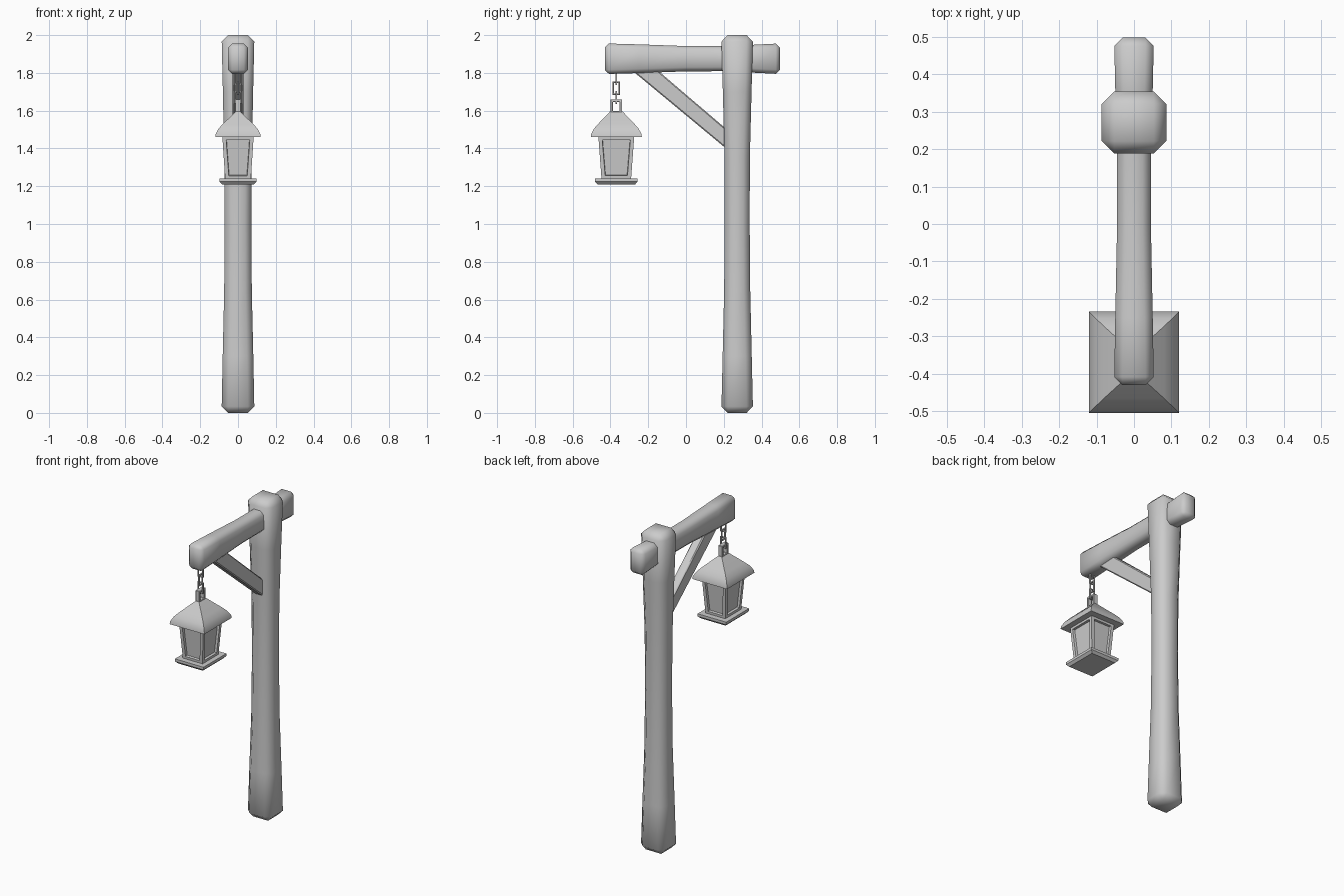
import bpy, bmesh
from mathutils import Vector

if "Cube" in bpy.data.objects:
    bpy.data.objects.remove(bpy.data.objects["Cube"])

LY = -0.369   # lantern centre in y
PY = 0.271    # post centre in y


def finish(name, bm, bevel=0.0, segments=1, smooth=None):
    bmesh.ops.recalc_face_normals(bm, faces=bm.faces)
    me = bpy.data.meshes.new(name)
    bm.to_mesh(me)
    bm.free()
    ob = bpy.data.objects.new(name, me)
    bpy.context.collection.objects.link(ob)
    if bevel:
        m = ob.modifiers.new("bevel", 'BEVEL')
        m.width = bevel
        m.segments = segments
        m.limit_method = 'ANGLE'
        m.angle_limit = 0.8
    if smooth:
        bpy.ops.object.select_all(action='DESELECT')
        bpy.context.view_layer.objects.active = ob
        ob.select_set(True)
        if bevel:
            bpy.ops.object.modifier_apply(modifier="bevel")
        bpy.ops.object.shade_smooth_by_angle(angle=smooth)
    return ob


def skin(rings, closed=False):
    """Bridge a list of point rings; cap the ends or close the loop."""
    bm = bmesh.new()
    vr = [[bm.verts.new(p) for p in r] for r in rings]
    n = len(vr[0])
    pairs = list(zip(vr, vr[1:])) + ([(vr[-1], vr[0])] if closed else [])
    for a, b in pairs:
        for i in range(n):
            bm.faces.new((a[i], a[(i + 1) % n], b[(i + 1) % n], b[i]))
    if not closed:
        bm.faces.new(vr[0])
        bm.faces.new(vr[-1])
    return bm


CORNERS = ((-1, -1), (1, -1), (1, 1), (-1, 1))


def stack(levels, cy):
    """Rectangular sections (z, half x, half y) stacked upward."""
    return skin([[(sx * hx, cy + sy * hy, z) for sx, sy in CORNERS] for z, hx, hy in levels])


# Post, slightly waisted
finish("post", stack([(0, .087, .084), (.3, .081, .077), (.65, .073, .069), (1.0, .071, .066),
                      (1.35, .073, .067), (1.7, .08, .076), (2.0, .087, .084)], PY),
       bevel=.034, smooth=1.0)

# Crossbeam, slightly waisted along y
beam = [(-.43, .053, .081), (-.25, .05, .076), (0, .045, .067), (.2, .045, .066),
        (.36, .05, .074), (.497, .053, .081)]
finish("crossbeam", skin([[(sx * hx, y, 1.875 + sz * hz) for sx, sz in CORNERS]
                          for y, hx, hz in beam]), bevel=.022, smooth=1.0)

# Diagonal brace
outline = [(-.285, 1.812), (.22, 1.393), (.22, 1.497), (-.148, 1.812)]
finish("brace", skin([[(x, y, z) for y, z in outline] for x in (-.028, .028)]),
       bevel=.006, smooth=.6)


def link(name, z0, z1, half, bar, depth, along_x):
    """Rectangular chain link standing in the xz or yz plane."""
    cz, hz = (z0 + z1) / 2, (z1 - z0) / 2
    rings = []
    for su, sv in CORNERS:
        ring = []
        for t, d in ((0, -depth), (0, depth), (bar, depth), (bar, -depth)):
            u, z = su * (half - t), cz + sv * (hz - t)
            ring.append((u, LY + d, z) if along_x else (d, LY + u, z))
        rings.append(ring)
    finish(name, skin(rings, closed=True), bevel=.002)


# Hanging chain and lantern ring
link("lantern_ring", 1.585, 1.66, .031, .013, .014, False)
link("chain_link_lower", 1.635, 1.705, .02, .008, .005, True)
link("chain_link_middle", 1.683, 1.755, .02, .008, .005, False)
link("chain_link_upper", 1.735, 1.81, .02, .008, .005, True)

# Lantern roof
finish("lantern_roof", stack([(1.46, .12, .135), (1.477, .118, .133), (1.505, .103, .118),
                              (1.53, .08, .096), (1.595, .012, .034)], LY), smooth=.6)

# Lantern body with recessed panes
bm = stack([(1.235, .068, .078), (1.465, .083, .095)], LY)
bmesh.ops.recalc_face_normals(bm, faces=bm.faces)
sides = [f for f in bm.faces if abs(f.normal.z) < .5]
bmesh.ops.inset_individual(bm, faces=sides, thickness=.028)
bmesh.ops.inset_individual(bm, faces=sides, thickness=.003, depth=-.014)
finish("lantern_body", bm)

# Lantern base plate
finish("lantern_base", stack([(1.21, .085, .1), (1.224, .099, .113), (1.24, .099, .113)], LY))
